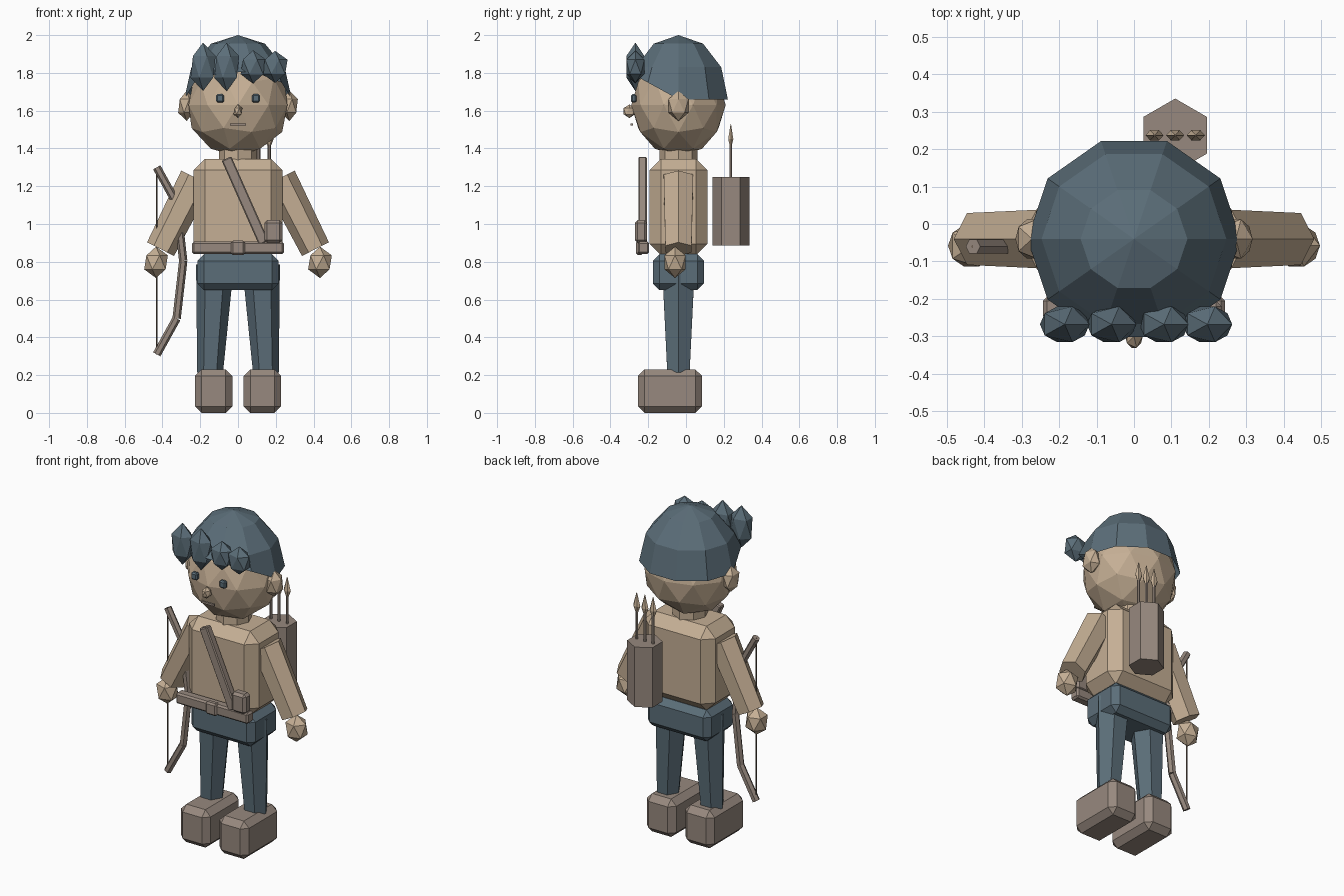
import bpy, bmesh, math
from mathutils import Matrix, Vector

cube = bpy.data.objects.get("Cube")
if cube:
    bpy.data.objects.remove(cube, do_unlink=True)


def material(name, rgb):
    m = bpy.data.materials.new(name)
    m.use_nodes = True
    m.diffuse_color = (*rgb, 1)
    bsdf = next(n for n in m.node_tree.nodes if n.type == 'BSDF_PRINCIPLED')
    bsdf.inputs["Base Color"].default_value = (*rgb, 1)
    return m


SKIN = material("warm tan", (0.56, 0.43, 0.30))
SLATE = material("slate blue", (0.105, 0.155, 0.19))
LEATHER = material("taupe leather", (0.31, 0.25, 0.21))
STRING = material("dark cord", (0.16, 0.12, 0.09))
MID = -0.04  # depth of the body's centre line


def finish(name, bm, mat):
    bmesh.ops.recalc_face_normals(bm, faces=bm.faces[:])
    me = bpy.data.meshes.new(name)
    bm.to_mesh(me)
    bm.free()
    me.materials.append(mat)
    ob = bpy.data.objects.new(name, me)
    bpy.context.scene.collection.objects.link(ob)
    return ob


def box(name, mat, centre, size, bevel=0.0, turn=0.0):
    bm = bmesh.new()
    bmesh.ops.create_cube(bm, size=1)
    bmesh.ops.scale(bm, vec=size, verts=bm.verts[:])
    if bevel:
        bmesh.ops.bevel(bm, geom=bm.edges[:], offset=bevel, segments=1,
                        affect='EDGES', profile=0.5)
    bm.transform(Matrix.Translation(centre) @ Matrix.Rotation(turn, 4, 'Y'))
    return finish(name, bm, mat)


def ball(name, mat, centre, radii, level=1):
    bm = bmesh.new()
    bmesh.ops.create_icosphere(bm, subdivisions=level, radius=1)
    bm.transform(Matrix.Translation(centre) @ Matrix.Diagonal((*radii, 1)))
    return finish(name, bm, mat)


def add_tube(bm, low, high, r_low, r_high, sides=6, spin=90):
    """Tapered prism between two points of equal depth."""
    a, b = Vector(low), Vector(high)
    d = b - a
    place = (Matrix.Translation((a + b) / 2)
             @ Matrix.Rotation(math.atan2(d.x, d.z), 4, 'Y')
             @ Matrix.Rotation(math.radians(spin), 4, 'Z'))
    bmesh.ops.create_cone(bm, cap_ends=True, segments=sides, radius1=r_low,
                          radius2=r_high, depth=d.length, matrix=place)


def tube(name, mat, *args, **kw):
    bm = bmesh.new()
    add_tube(bm, *args, **kw)
    return finish(name, bm, mat)


# Head and face
ball("head", SKIN, (0, MID, 1.63), (0.275, 0.25, 0.272), level=2)
ball("nose", SKIN, (0, -0.30, 1.597), (0.026, 0.036, 0.036))
box("mouth", LEATHER, (0, -0.287, 1.527), (0.085, 0.012, 0.012))
tube("neck", SKIN, (0, MID, 1.28), (0, MID, 1.40), 0.1, 0.1, sides=8)

# Hair cap: half a ten-sided dome with its front rim lifted off the forehead
bm = bmesh.new()
rings = []
for step in (1, 2, 3):
    polar = math.radians(30 * step)
    ring = []
    for i in range(10):
        a = math.radians(36 * i)
        x = 0.285 * math.sin(polar) * math.cos(a)
        y = MID + 0.275 * math.sin(polar) * math.sin(a)
        z = 1.66 + 0.34 * math.cos(polar)
        if step == 3:
            z += 0.55 * max(0, MID - y)
        ring.append(bm.verts.new((x, y, z)))
    rings.append(ring)
crown = bm.verts.new((0, MID, 2.0))
for i in range(10):
    j = (i + 1) % 10
    bm.faces.new((crown, rings[0][i], rings[0][j]))
    for upper, lower in zip(rings, rings[1:]):
        bm.faces.new((upper[i], lower[i], lower[j], upper[j]))
finish("hair_cap", bm, SLATE)

# Fringe tufts
for n, (x, height) in enumerate(((-0.185, 0.128), (-0.06, 0.128),
                                 (0.08, 0.088), (0.196, 0.085))):
    ball(f"hair_tuft_{n + 1}", SLATE, (x, -0.268, 1.832), (0.074, 0.056, height))

# Torso and hips
box("torso", SKIN, (0, MID, 1.09), (0.47, 0.305, 0.51), bevel=0.06)
box("hips", SLATE, (0, MID, 0.745), (0.43, 0.27, 0.19), bevel=0.035)

# Paired parts
for side, s in (("left", 1), ("right", -1)):
    box(side + "_eye", SLATE, (0.095 * s, -0.276, 1.665),
        (0.042, 0.03, 0.044), bevel=0.008)
    ball(side + "_ear", SKIN, (0.272 * s, MID, 1.625), (0.05, 0.062, 0.08))
    tube(side + "_arm", SKIN, (0.41 * s, MID, 0.867), (0.22 * s, MID, 1.242),
         0.08, 0.09)
    ball(side + "_hand", SKIN, (0.434 * s, -0.058, 0.797), (0.07, 0.066, 0.083))
    tube(side + "_leg", SLATE, (0.148 * s, MID, 0.21), (0.122 * s, MID, 0.78),
         0.068, 0.1)
    box(side + "_boot", LEATHER, (0.129 * s, -0.085, 0.115),
        (0.198, 0.34, 0.23), bevel=0.035)

# Belt, buckle, pouch and chest strap
box("belt", LEATHER, (0, -0.225, 0.874), (0.486, 0.06, 0.066), bevel=0.01)
box("buckle", LEATHER, (0, -0.245, 0.874), (0.075, 0.04, 0.075), bevel=0.01)
box("pouch", LEATHER, (0.187, -0.238, 0.96), (0.095, 0.065, 0.12), bevel=0.015)
box("chest_strap", LEATHER, (0.038, -0.23, 1.123), (0.056, 0.045, 0.49),
    bevel=0.006, turn=math.atan2(-0.197, 0.445))

# Quiver and arrows on the back
tube("quiver", LEATHER, (0.11, 0.237, 0.886), (0.11, 0.237, 1.25),
     0.098, 0.098, spin=0)
for n, x in enumerate((0.055, 0.11, 0.165)):
    tube(f"arrow_shaft_{n + 1}", LEATHER, (x, 0.237, 1.2), (x, 0.237, 1.45),
         0.009, 0.009)
    bm = bmesh.new()
    add_tube(bm, (x, 0.237, 1.41), (x, 0.237, 1.45), 0.008, 0.024)
    add_tube(bm, (x, 0.237, 1.45), (x, 0.237, 1.53), 0.024, 0.002)
    bmesh.ops.scale(bm, vec=(1, 0.65, 1), verts=bm.verts[:],
                    space=Matrix.Translation((0, -0.237, 0)))
    finish(f"arrow_head_{n + 1}", bm, SKIN)

# Bow in the right hand
bow_y = -0.06
path = ((-0.43, 0.31), (-0.325, 0.5), (-0.29, 0.805), (-0.325, 1.11), (-0.43, 1.3))
bm = bmesh.new()
for (x1, z1), (x2, z2) in zip(path, path[1:]):
    add_tube(bm, (x1, bow_y, z1), (x2, bow_y, z2), 0.022, 0.022)
finish("bow", bm, LEATHER)
tube("bow_string", STRING, (-0.43, bow_y, 0.31), (-0.43, bow_y, 1.3), 0.005, 0.005)
